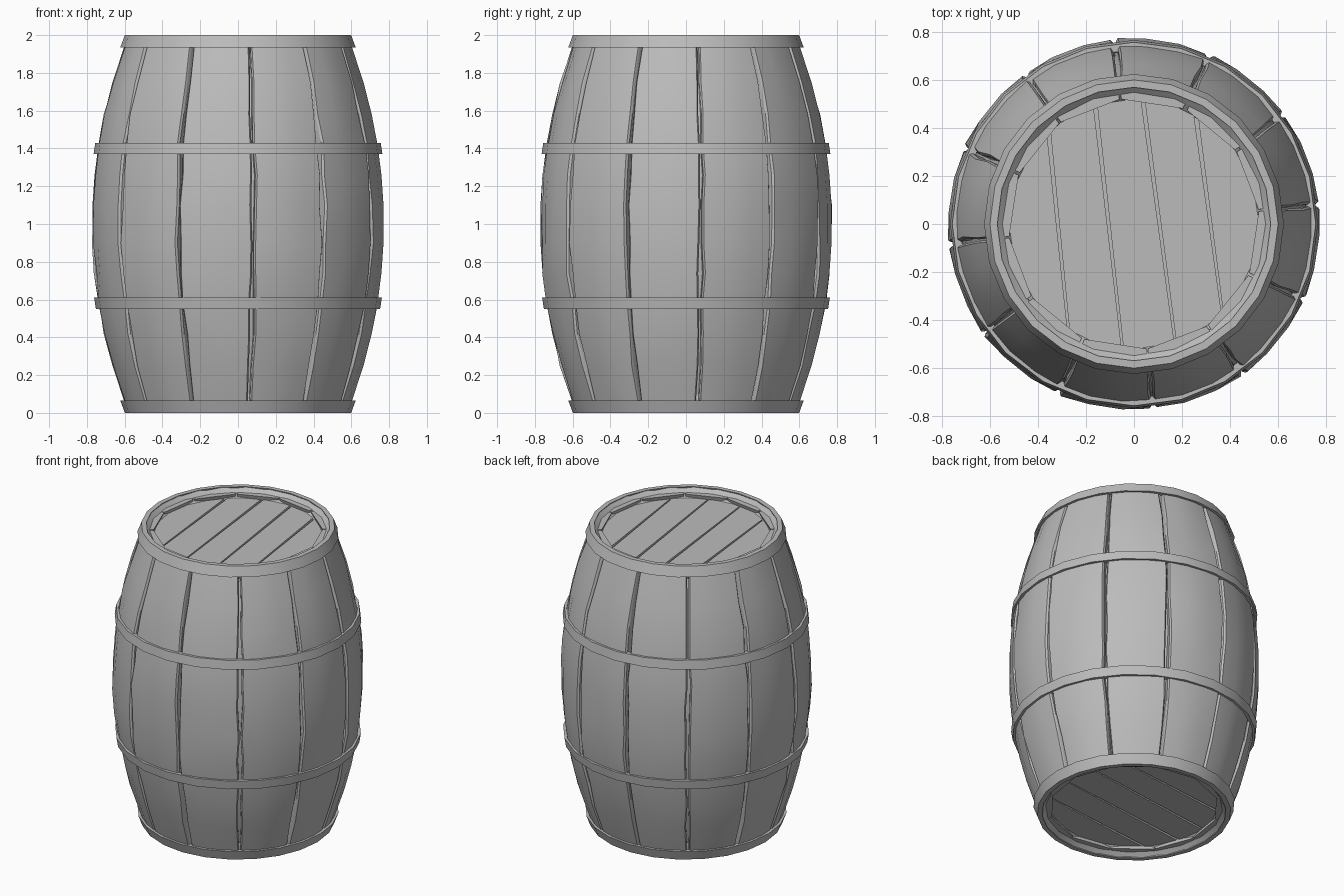
import bpy, bmesh, math, random
from mathutils import Vector

random.seed(7)
if "Cube" in bpy.data.objects:
    bpy.data.objects.remove(bpy.data.objects["Cube"])

GREY = (0.5, 0.5, 0.5, 1)
mat = bpy.data.materials.new("plain grey")
mat.use_nodes = True
mat.diffuse_color = GREY
mat.node_tree.nodes["Principled BSDF"].inputs["Base Color"].default_value = GREY


def radius(z):
    """Bulging barrel profile."""
    return 0.772 - 0.192 * (z - 1) ** 2


def finish(bm, name, angle=30):
    bmesh.ops.recalc_face_normals(bm, faces=bm.faces)
    mesh = bpy.data.meshes.new(name)
    bm.to_mesh(mesh)
    bm.free()
    mesh.materials.append(mat)
    mesh.shade_smooth()
    mesh.set_sharp_from_angle(angle=math.radians(angle))
    obj = bpy.data.objects.new(name, mesh)
    bpy.context.collection.objects.link(obj)
    return obj


def polar(r, angle, z):
    return (r * math.cos(angle), r * math.sin(angle), z)


def lathe(name, profile, sides, closed=True):
    """Revolve (radius, height) points about the z axis."""
    bm = bmesh.new()
    rings = [[bm.verts.new(polar(r, math.tau * i / sides, z)) for r, z in profile]
             for i in range(sides)]
    count = len(profile)
    for i in range(sides):
        a, b = rings[i], rings[(i + 1) % sides]
        for j in range(count if closed else count - 1):
            k = (j + 1) % count
            bm.faces.new((a[j], b[j], b[k], a[k]))
    return finish(bm, name)


# Staves: curved boards with worn, slightly crooked edges
HEIGHTS = [0.03, 0.25, 0.42, 0.58, 0.74, 0.9, 1.1, 1.26, 1.42, 1.58, 1.75, 1.97]
STAVES = 12
HALF = math.pi / STAVES


def stave(index):
    bm = bmesh.new()
    centre = math.radians(21) + index * 2 * HALF
    rows = []
    for z in HEIGHTS:
        r = radius(z)
        near_end = abs(z - 1) > 0.9
        left, right = (HALF - random.choice((0.004, 0.006, 0.012, 0.018)) for _ in range(2))
        lift = [0 if near_end else random.uniform(-0.006, 0.008) for _ in range(2)]
        section = [
            (-left, r - 0.07),
            (-left, r - 0.012 + lift[0]),
            (-left + 0.012, r + lift[0]),
            (-HALF * 0.35, r + 0.002),
            (HALF * 0.35, r + 0.002),
            (right - 0.012, r + lift[1]),
            (right, r - 0.012 + lift[1]),
            (right, r - 0.07),
        ]
        rows.append([bm.verts.new(polar(d, centre + a, z)) for a, d in section])
    for low, high in zip(rows, rows[1:]):
        for j in range(len(low)):
            k = (j + 1) % len(low)
            bm.faces.new((low[j], low[k], high[k], high[j]))
    bm.faces.new(rows[0])
    bm.faces.new(rows[-1])
    return finish(bm, f"stave_{index + 1}", 35)


for i in range(STAVES):
    stave(i)

# Inner lining closes the gaps between staves
lathe("inner_lining", [(radius(z) - 0.05, z) for z in HEIGHTS], 36, closed=False)


# Hoops follow the bulge of the barrel
def hoop(name, z0, z1, sides):
    out, inn = 0.019, -0.012
    lathe(name, [(radius(z0) + out, z0), (radius(z1) + out, z1),
                 (radius(z1) + inn, z1), (radius(z0) + inn, z0)], sides)


hoop("lower_hoop", 0.55, 0.61, 24)
hoop("upper_hoop", 1.37, 1.43, 24)
hoop("bottom_hoop", 0, 0.065, 24)
hoop("top_hoop", 1.935, 2, 24)


# Sloped rims inside the end hoops
def rim(name, end, inward):
    lathe(name, [(0.59, end + inward * 0.003), (0.575, end + inward * 0.004),
                 (0.515, end + inward * 0.06), (0.515, end + inward * 0.1),
                 (0.57, end + inward * 0.1)], 20)


rim("top_rim", 2, -1)
rim("bottom_rim", 0, 1)


# End lids: five planks cut from a disc, over a recessed backing
def lid(name, surface, inward, turn):
    seams = [-0.6, -0.315, -0.105, 0.105, 0.315, 0.6]
    tilt = [random.uniform(-0.02, 0.02) for _ in seams]
    for i in range(5):
        bm = bmesh.new()
        bmesh.ops.create_cone(bm, cap_ends=True, segments=40, radius1=0.53,
                              radius2=0.53, depth=0.04)
        for j, side in ((i, -1), (i + 1, 1)):
            angle = turn + tilt[j] + side * random.uniform(0.001, 0.008)
            normal = Vector((math.cos(angle), math.sin(angle), 0))
            middle = Vector((math.cos(turn), math.sin(turn), 0)) * (seams[j] - side * 0.006)
            geom = bm.verts[:] + bm.edges[:] + bm.faces[:]
            cut = bmesh.ops.bisect_plane(bm, geom=geom, plane_co=middle,
                                         plane_no=normal * side, clear_outer=True)
            edges = [e for e in cut["geom_cut"] if isinstance(e, bmesh.types.BMEdge)]
            if edges:
                bmesh.ops.holes_fill(bm, edges=edges)
        bmesh.ops.translate(bm, verts=bm.verts, vec=(0, 0, surface + inward * 0.02))
        finish(bm, f"{name}_plank_{i + 1}")
    bm = bmesh.new()
    bmesh.ops.create_circle(bm, cap_ends=True, segments=20, radius=0.54)
    bmesh.ops.translate(bm, verts=bm.verts, vec=(0, 0, surface + inward * 0.03))
    finish(bm, f"{name}_backing")


lid("top_lid", 1.945, -1, math.radians(6.5))
lid("bottom_lid", 0.055, 1, math.radians(96.5))
